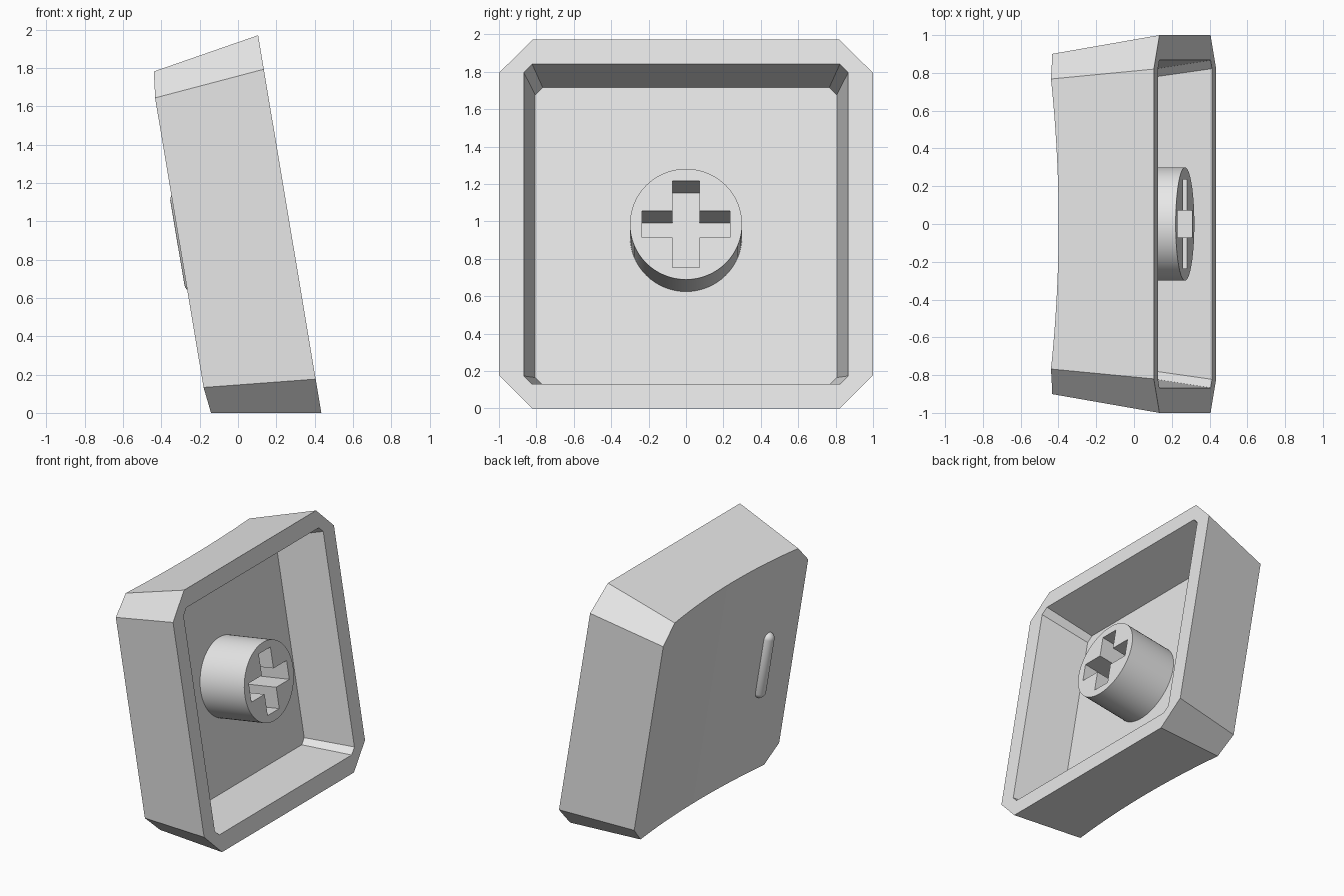
import bpy, bmesh, math
from mathutils import Matrix, Vector

cube = bpy.data.objects.get("Cube")
if cube:
    bpy.data.objects.remove(cube)

# Single plastic colour
grey = bpy.data.materials.new("light_grey_plastic")
grey.use_nodes = True
colour = (0.8, 0.8, 0.8, 1)
grey.diffuse_color = colour
grey.node_tree.nodes["Principled BSDF"].inputs["Base Color"].default_value = colour

# Key frame: local z runs from the open rim to the dished top, the key is tipped on its side
TILT = math.radians(9.5)
up = Vector((-math.sin(TILT), 0, math.cos(TILT)))
out = Vector((-math.cos(TILT), 0, -math.sin(TILT)))
FRAME = Matrix((Vector((0, -1, 0)), up, out)).transposed().to_4x4()
FRAME.translation = (0.27, 0, 0.985)


def make(name, bm):
    bmesh.ops.recalc_face_normals(bm, faces=bm.faces)
    mesh = bpy.data.meshes.new(name)
    bm.to_mesh(mesh)
    bm.free()
    mesh.materials.append(grey)
    ob = bpy.data.objects.new(name, mesh)
    bpy.context.collection.objects.link(ob)
    ob.matrix_world = FRAME
    return ob


def prism(name, rings):
    """Loft equal-length (outline, height) rings and cap both ends."""
    bm = bmesh.new()
    loops = [[bm.verts.new((x, y, z)) for x, y in pts] for pts, z in rings]
    for a, b in zip(loops, loops[1:]):
        for i in range(len(a)):
            j = (i + 1) % len(a)
            bm.faces.new((a[i], a[j], b[j], b[i]))
    bm.faces.new(loops[0])
    bm.faces.new(loops[-1])
    return make(name, bm)


def octagon(half, chamfer):
    c = half - chamfer
    return [(half, -c), (half, c), (c, half), (-c, half),
            (-half, c), (-half, -c), (-c, -half), (c, -half)]


def cylinder(name, radius, depth, segments, matrix):
    bm = bmesh.new()
    bmesh.ops.create_cone(bm, cap_ends=True, segments=segments, radius1=radius,
                          radius2=radius, depth=depth, matrix=matrix)
    return make(name, bm)


def cut(ob, cutter):
    """Subtract the cutter, bake the result and discard the cutter."""
    cutter.hide_render = True
    mod = ob.modifiers.new("cut", "BOOLEAN")
    mod.operation, mod.solver, mod.object = "DIFFERENCE", "EXACT", cutter
    bpy.context.view_layer.update()
    baked = bpy.data.meshes.new_from_object(
        ob.evaluated_get(bpy.context.evaluated_depsgraph_get()))
    ob.modifiers.clear()
    ob.data = baked
    bpy.data.objects.remove(cutter)


# Tapered shell with chamfered corners
TALL = 0.7
shell = prism("key_shell", [(octagon(1, 0.18), 0),
                            (octagon(1 - 0.17 * TALL, 0.18 - 0.078 * TALL), TALL)])

# Shallow cylindrical dish across the top
R = 7
cut(shell, cylinder("dish_cutter", R, 3, 512,
                    Matrix.Translation((0, 0, R + 0.526)) @ Matrix.Rotation(math.pi / 2, 4, "X")))

# Hollow underside
FLOOR = 0.39
cut(shell, prism("hollow_cutter", [(octagon(0.883, 0.046), -0.1),
                                   (octagon(0.806, 0.04), FLOOR)]))

# Round stem with a cross-shaped socket
stem = cylinder("stem", 0.3, FLOOR + 0.02, 64,
                Matrix.Translation((0, 0, (FLOOR + 0.02) / 2)))
L, W = 0.235, 0.072
cross = [(L, -W), (L, W), (W, W), (W, L), (-W, L), (-W, W),
         (-L, W), (-L, -W), (-W, -W), (-W, -L), (W, -L), (W, -W)]
cut(stem, prism("cross_cutter", [(cross, -0.1), (cross, FLOOR + 0.1)]))

# Raised finger-locating bar: a stretched sphere set into the dish
bm = bmesh.new()
bmesh.ops.create_uvsphere(bm, u_segments=24, v_segments=13, radius=0.05)
for v in bm.verts:
    v.co.z += math.copysign(0.22, v.co.z)
bmesh.ops.transform(bm, verts=bm.verts, matrix=Matrix.Translation((0.58, 0, 0.545))
                    @ Matrix.Rotation(math.pi / 2, 4, "X"))
bar = make("locating_bar", bm)

# Smooth curved surfaces, keep the edges crisp
bpy.ops.object.select_all(action="DESELECT")
for ob in (shell, stem, bar):
    ob.select_set(True)
bpy.context.view_layer.objects.active = shell
bpy.ops.object.shade_smooth_by_angle(angle=math.radians(30))
